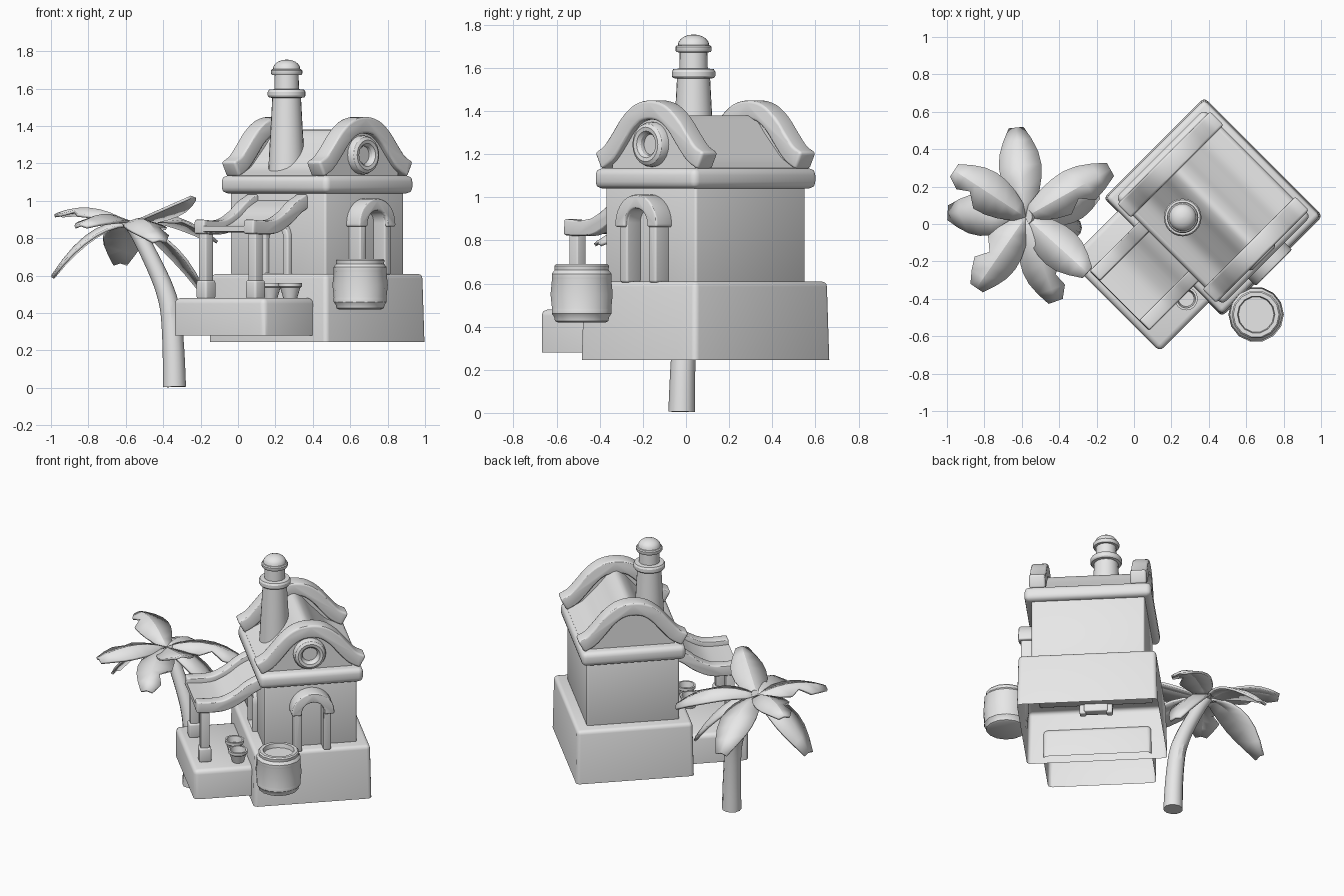
import bpy, bmesh, math
from mathutils import Matrix, Vector

cube = bpy.data.objects.get("Cube")
if cube:
    bpy.data.objects.remove(cube)

grey = bpy.data.materials.new("plain_grey")
grey.use_nodes = True
grey.diffuse_color = (0.8, 0.8, 0.8, 1)
grey.node_tree.nodes["Principled BSDF"].inputs["Base Color"].default_value = (0.8, 0.8, 0.8, 1)

TURN = math.pi / 4      # the house stands diagonally
CX, CY = 0.363, -0.235  # house centre in its own turned frame
made = []


def finish(name, bm, turned=True):
    me = bpy.data.meshes.new(name)
    bm.to_mesh(me)
    bm.free()
    me.materials.append(grey)
    ob = bpy.data.objects.new(name, me)
    bpy.context.collection.objects.link(ob)
    if turned:
        ob.rotation_euler.z = TURN
    made.append(ob)
    return ob


def soften(bm, width, keep_bottom=False):
    low = min(v.co.z for v in bm.verts)
    edges = [e for e in bm.edges if len(e.link_faces) == 2 and e.calc_face_angle(0) > 0.7
             and not (keep_bottom and all(v.co.z < low + 1e-4 for v in e.verts))]
    bmesh.ops.bevel(bm, geom=edges, offset=width, segments=3, profile=0.5, affect='EDGES')


def box(name, cx, cy, sx, sy, z0, z1, r=0.0, open_bottom=False, taper=1.0):
    bm = bmesh.new()
    bmesh.ops.create_cube(bm, size=1)
    for v in bm.verts:
        k = taper if v.co.z > 0 else 1
        v.co = (cx + v.co.x * sx * k, cy + v.co.y * sy * k, z1 if v.co.z > 0 else z0)
    if r:
        soften(bm, r, open_bottom)
    bm.normal_update()
    if open_bottom:
        down = [f for f in bm.faces if f.normal.z < -0.9]
        bmesh.ops.delete(bm, geom=down, context='FACES_ONLY')
    return finish(name, bm)


def prism(name, outline, a, b, axis='Y', r=0.0):
    bm = bmesh.new()
    place = (lambda u, w, t: (u, t, w)) if axis == 'Y' else (lambda u, w, t: (t, u, w))
    ends = [[bm.verts.new(place(u, w, t)) for u, w in outline] for t in (a, b)]
    for ring in ends:
        bm.faces.new(ring)
    n = len(outline)
    for i in range(n):
        j = (i + 1) % n
        bm.faces.new((ends[0][i], ends[0][j], ends[1][j], ends[1][i]))
    bmesh.ops.recalc_face_normals(bm, faces=bm.faces)
    if r:
        soften(bm, r)
    return finish(name, bm)


def spline(pts, steps=4):
    p = [Vector(q) for q in pts]
    p = [2 * p[0] - p[1]] + p + [2 * p[-1] - p[-2]]
    out = []
    for i in range(1, len(p) - 2):
        a, b, c, d = p[i - 1:i + 3]
        for k in range(steps):
            t = k / steps
            out.append(0.5 * (2 * b + (c - a) * t + (2 * a - 5 * b + 4 * c - d) * t ** 2
                              + (3 * b - a - 3 * c + d) * t ** 3))
    return out + [p[-2]]


def mirrored(half, top):
    """Smooth symmetric curve over the house centre."""
    return spline([(CX - s, z) for s, z in half] + [(CX, top)] + [(CX + s, z) for s, z in half[::-1]])


def band(path, thick):
    """Closed outline of constant thickness around a flat path."""
    up, down = [], []
    for i, q in enumerate(path):
        t = (path[min(i + 1, len(path) - 1)] - path[max(i - 1, 0)]).normalized()
        n = Vector((-t.y, t.x)) * thick / 2
        up.append(q + n)
        down.append(q - n)
    return up + down[::-1]


def loft(name, rings, turned=False):
    bm = bmesh.new()
    vs = [[bm.verts.new(p) for p in ring] for ring in rings]
    n = len(rings[0])
    for lo, hi in zip(vs, vs[1:]):
        for i in range(n):
            j = (i + 1) % n
            bm.faces.new((lo[i], lo[j], hi[j], hi[i]))
    bm.faces.new(vs[0])
    bm.faces.new(vs[-1])
    bmesh.ops.recalc_face_normals(bm, faces=bm.faces)
    return finish(name, bm, turned)


def circle(r, sides):
    return [Vector((r * math.cos(a), r * math.sin(a), 0))
            for a in (2 * math.pi * i / sides for i in range(sides))]


def lathe(name, profile, matrix, sides=20, turned=False):
    rings = [[matrix @ (p + Vector((0, 0, z))) for p in circle(r, sides)] for r, z in profile]
    return loft(name, rings, turned)


# House body
box("base", CX, CY, 0.76, 0.895, 0.245, 0.61, 0.025, True, 0.98)
box("walls", CX, CY, 0.594, 0.72, 0.6, 1.06, 0.012)
box("eave_slab", CX, CY, 0.67, 0.81, 1.04, 1.135, 0.032)

# Bell-shaped roof between two curved gables
roof = mirrored([(0.31, 1.135), (0.22, 1.175), (0.16, 1.232), (0.1, 1.295), (0.05, 1.352)], 1.38)
prism("bell_roof", [(roof[0].x, 1.1)] + roof + [(roof[-1].x, 1.1)], CY - 0.3, CY + 0.3)
bell = mirrored([(0.335, 1.168), (0.27, 1.205), (0.21, 1.27), (0.15, 1.34), (0.08, 1.39)], 1.405)
core = bell[4:-4]
for label, side in (("front", -1), ("back", 1)):
    prism(label + "_gable_coping", band(bell, 0.088), CY + side * 0.27, CY + side * 0.374, r=0.014)
    fill = [(core[0].x, 1.12)] + core + [(core[-1].x, 1.12)]
    prism(label + "_gable_wall", fill, CY + side * 0.29, CY + side * 0.34)

# Round window
lathe("round_window", [(0.01, 0.02), (0.048, 0.02), (0.05, 0.04), (0.062, 0.055), (0.08, 0.058),
                       (0.096, 0.048), (0.104, 0.03), (0.104, 0)],
      Matrix.Translation((CX - 0.005, -0.565, 1.245)) @ Matrix.Rotation(math.pi / 2, 4, 'X'),
      24, True)


# Arched doorways
def arch(name, mid, r, spring, foot, thick, near, far, axis):
    curve = [Vector((mid + r * math.cos(a), spring + r * math.sin(a)))
             for a in (math.pi * i / 14 for i in range(15))]
    path = [Vector((mid + r, foot))] + curve + [Vector((mid - r, foot))]
    prism(name, band(path, thick), near, far, axis, 0.01)


front, west = CY - 0.36, CX - 0.297
arch("front_door_frame", CX, 0.093, 0.882, 0.605, 0.05, front + 0.02, front - 0.085, 'Y')
arch("front_door_hood", CX, 0.105, 0.876, 0.862, 0.065, front + 0.02, front - 0.1, 'Y')
arch("porch_door_frame", CY, 0.085, 0.8, 0.54, 0.04, west + 0.02, west - 0.03, 'X')
box("porch_door_sill", west, CY, 0.06, 0.15, 0.55, 0.615, 0.008)

# Porch deck, posts and swept awning
box("porch_deck", -0.187, CY, 0.395, 0.69, 0.28, 0.48, 0.03, True)
sweep = spline([(-0.345, 0.862), (-0.25, 0.857), (-0.16, 0.866), (-0.07, 0.91), (0.0, 0.963), (0.08, 1.005)])
for label, s in (("left", -1), ("right", 1)):
    y = CY + s * 0.187
    prism("awning_rail_" + label, band(sweep, 0.075), y - 0.038, y + 0.038, r=0.01)
    box("post_" + label, -0.29, y, 0.057, 0.057, 0.5, 0.85, 0.006)
    box("post_foot_" + label, -0.29, y, 0.078, 0.078, 0.475, 0.575, 0.012)
sheet = [p - Vector((0, 0.012)) for p in sweep]
prism("awning_sheet", band(sheet, 0.03), CY - 0.17, CY + 0.17)

# Bowls on the deck
for i, (x, y) in enumerate([(-0.085, -0.48), (-0.08, -0.325)]):
    lathe("bowl_%d" % (i + 1), [(0.036, 0), (0.054, 0.06), (0.062, 0.066), (0.062, 0.085),
                                (0.05, 0.085), (0.042, 0.045), (0.01, 0.045)],
          Matrix.Translation((x, y, 0.476)), 16, True)

# Barrel
lathe("barrel", [(0.115, 0.43), (0.127, 0.436), (0.131, 0.455), (0.142, 0.47), (0.142, 0.49),
                 (0.141, 0.494), (0.148, 0.56), (0.141, 0.63), (0.142, 0.634), (0.142, 0.655),
                 (0.128, 0.673), (0.13, 0.692), (0.122, 0.7), (0.1, 0.7), (0.095, 0.672), (0.01, 0.672)],
      Matrix.Translation((0.653, -0.484, -0.01)), 14)

# Chimney with two collars and a domed cap
dome = [(0.073 * math.cos(a), 1.705 + 0.05 * math.sin(a)) for a in (0.3 * i for i in range(6))]
lathe("chimney", [(0.1, 1.1), (0.094, 1.25), (0.085, 1.4), (0.077, 1.55), (0.095, 1.553),
                  (0.101, 1.562), (0.101, 1.582), (0.094, 1.594), (0.066, 1.597), (0.064, 1.672),
                  (0.079, 1.673), (0.084, 1.682), (0.084, 1.696), (0.079, 1.703)] + dome,
      Matrix.Translation((0.26, 0.035, 0)), 24)

# Palm trunk
path = spline([(-0.34, -0.02, 0.005), (-0.345, -0.015, 0.2), (-0.36, -0.005, 0.4), (-0.39, 0.005, 0.52),
               (-0.44, 0.015, 0.64), (-0.52, 0.03, 0.8), (-0.575, 0.037, 0.885)], 3)
rings = []
for i, p in enumerate(path):
    t = path[min(i + 1, len(path) - 1)] - path[max(i - 1, 0)]
    turn = Vector((0, 0, 1)).rotation_difference(t)
    radius = 0.062 - 0.024 * i / (len(path) - 1)
    rings.append([p + turn @ c for c in circle(radius, 12)])
loft("palm_trunk", rings)


# Palm leaves: folded blades, some with a torn notch
def leaf(name, tip, bulge, notch=0):
    root, tip = Vector((-0.58, 0.037, 0.875)), Vector(tip)
    across = (tip - root).cross(Vector((0, 0, 1))).normalized()
    widths = [0.028, 0.058, 0.088, 0.106, 0.112, 0.102, 0.075, 0.038]
    sag = Vector((0, 0, -0.3))
    bm = bmesh.new()
    rows = []
    for i, w in enumerate(widths):
        t = i / (len(widths) - 1)
        # the blade rises from the crown before it droops
        mid = root.lerp(tip, t) + Vector((0, 0, bulge * 4 * t * (1 - t)))
        left = w * (0.45 if notch == 1 and i == 5 else 1)
        right = w * (0.45 if notch == -1 and i == 4 else 1)
        rows.append([bm.verts.new(mid + across * -left + sag * left), bm.verts.new(mid),
                     bm.verts.new(mid + across * right + sag * right)])
    for a, b in zip(rows, rows[1:]):
        for k in (0, 1):
            bm.faces.new((a[k], a[k + 1], b[k + 1], b[k]))
    ob = finish(name, bm, False)
    mod = ob.modifiers.new("thickness", 'SOLIDIFY')
    mod.thickness = 0.016
    mod.offset = 0


leaf("leaf_back", (-0.63, 0.51, 0.67), 0.08)
leaf("leaf_back_right", (-0.96, 0.285, 0.93), 0.05, 1)
leaf("leaf_right", (-0.99, 0.06, 0.6), 0.09)
leaf("leaf_front_right", (-0.84, -0.34, 0.87), 0.05, -1)
leaf("leaf_front", (-0.42, -0.41, 0.79), 0.06, 1)
leaf("leaf_front_left", (-0.25, -0.26, 1.02), 0.0)
leaf("leaf_back_left", (-0.13, 0.29, 0.79), 0.08, -1)
leaf("leaf_low_left", (-0.2, 0.17, 0.54), 0.09)

# Smooth shading with crisp edges
bpy.ops.object.select_all(action='DESELECT')
for ob in made:
    ob.select_set(True)
bpy.context.view_layer.objects.active = made[0]
bpy.ops.object.shade_smooth_by_angle(angle=math.radians(30))
